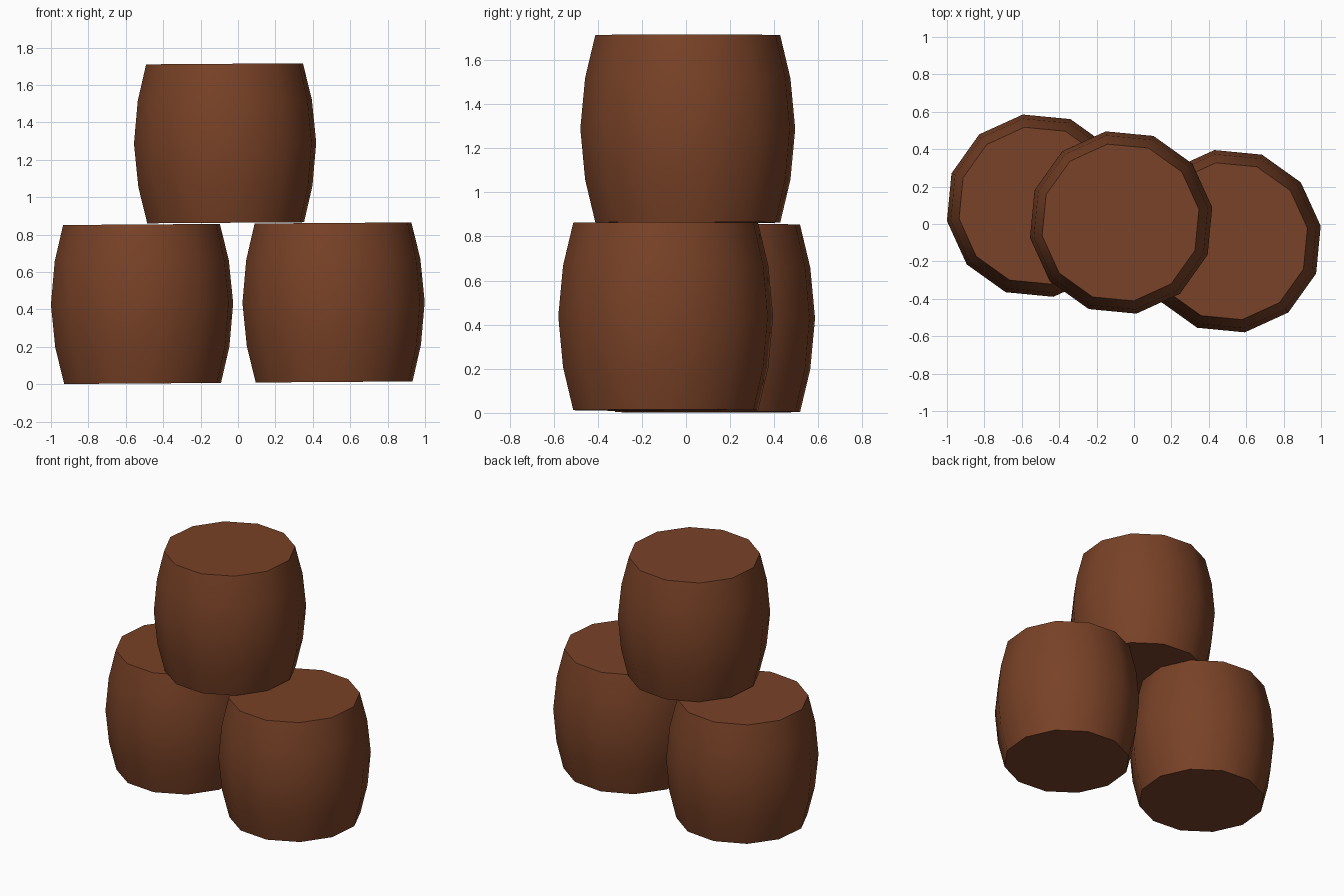
import bpy, bmesh, math

if "Cube" in bpy.data.objects:
    bpy.data.objects.remove(bpy.data.objects["Cube"])

SIDES = 12
TURN = math.radians(9.5)      # rotation of the facets about the barrel axis
TILT = math.radians(-0.4)     # the whole stack leans very slightly
# barrel profile: (radius, height from the middle)
PROFILE = [(0.425, -0.425), (0.472, -0.23), (0.494, 0.0), (0.472, 0.23), (0.425, 0.425)]

wood = bpy.data.materials.new("brown_wood")
wood.diffuse_color = (0.19, 0.054, 0.02, 1.0)
wood.use_nodes = True
wood.node_tree.nodes["Principled BSDF"].inputs["Base Color"].default_value = wood.diffuse_color


def barrel(name, location):
    """Bulging twelve-sided barrel with flat lids."""
    bm = bmesh.new()
    rings = []
    for r, z in PROFILE:
        angles = [TURN + 2 * math.pi * i / SIDES for i in range(SIDES)]
        rings.append([bm.verts.new((r * math.cos(a), r * math.sin(a), z)) for a in angles])
    # staves
    for low, high in zip(rings, rings[1:]):
        for i in range(SIDES):
            j = (i + 1) % SIDES
            bm.faces.new((low[i], low[j], high[j], high[i]))
    # lids
    bm.faces.new(rings[0][::-1])
    bm.faces.new(rings[-1])
    mesh = bpy.data.meshes.new(name)
    bm.to_mesh(mesh)
    bm.free()
    mesh.materials.append(wood)
    obj = bpy.data.objects.new(name, mesh)
    obj.location = location
    obj.rotation_euler = (0, TILT, 0)
    bpy.context.collection.objects.link(obj)
    # smooth staves, crisp rims
    bpy.ops.object.select_all(action='DESELECT')
    obj.select_set(True)
    bpy.context.view_layer.objects.active = obj
    bpy.ops.object.shade_smooth_by_angle(angle=math.radians(40))


barrel("left_barrel", (-0.513, 0.098, 0.429))
barrel("right_barrel", (0.511, -0.092, 0.437))
barrel("top_barrel", (-0.069, 0.008, 1.288))
